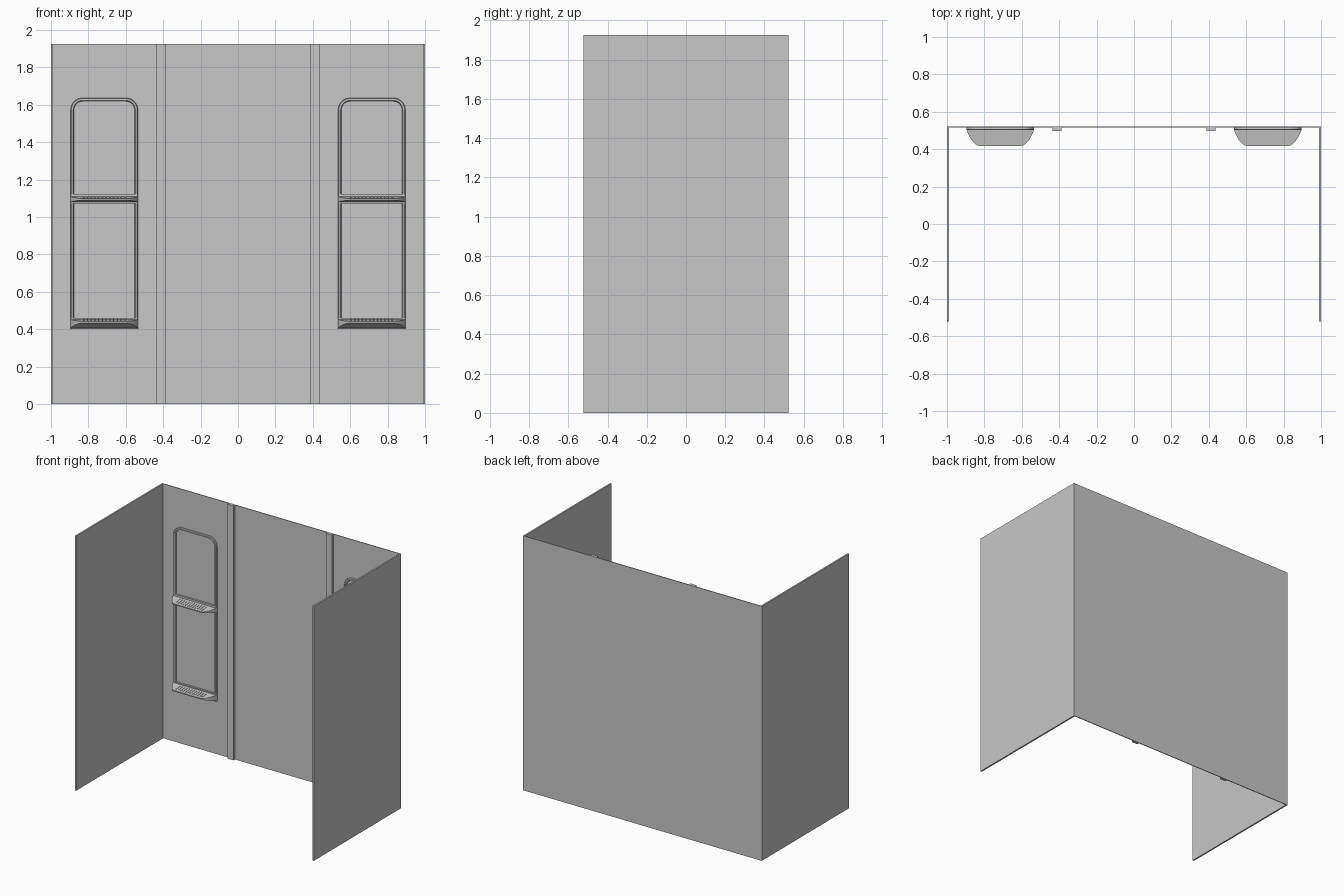
import bpy, bmesh, math

if "Cube" in bpy.data.objects:
    bpy.data.objects.remove(bpy.data.objects["Cube"])

mat = bpy.data.materials.new("wall_grey")
mat.diffuse_color = (0.58, 0.58, 0.58, 1)
mat.use_nodes = True
mat.node_tree.nodes["Principled BSDF"].inputs["Base Color"].default_value = mat.diffuse_color
BACK = 0.522          # rear plane of the surround
FACE = BACK - 0.006   # front surface of the back wall


def finish(name, bm, smooth=False):
    bmesh.ops.recalc_face_normals(bm, faces=bm.faces)
    me = bpy.data.meshes.new(name)
    bm.to_mesh(me)
    bm.free()
    ob = bpy.data.objects.new(name, me)
    bpy.context.collection.objects.link(ob)
    me.materials.append(mat)
    if smooth:
        bpy.ops.object.select_all(action='DESELECT')
        ob.select_set(True)
        bpy.context.view_layer.objects.active = ob
        bpy.ops.object.shade_smooth_by_angle(angle=math.radians(35))
    return ob


def add_box(bm, x0, x1, y0, y1, z0, z1):
    v = bmesh.ops.create_cube(bm, size=1)['verts']
    for p in v:
        p.co = (x1 if p.co.x > 0 else x0, y1 if p.co.y > 0 else y0,
                z1 if p.co.z > 0 else z0)


def box(name, *dims):
    bm = bmesh.new()
    add_box(bm, *dims)
    return finish(name, bm)


def arch(hw, bottom, top, r, n=8):
    """Open arch outline (x, z) with rounded upper corners."""
    pts = [(-hw, bottom)]
    for cx, start in ((-hw + r, 180), (hw - r, 90)):
        for i in range(n + 1):
            a = math.radians(start - 90 * i / n)
            pts.append((cx + r * math.cos(a), top - r + r * math.sin(a)))
    return pts + [(hw, bottom)]


def frame(name, cx):
    # raised arch: wall foot, chamfered outer edge, flat face, inner wall foot
    bm = bmesh.new()
    y = FACE - 0.014
    rings = [(0.0, FACE), (0.0, y + 0.004), (0.004, y), (0.014, y), (0.018, FACE)]
    prev = None
    for off, yy in rings:
        ring = [bm.verts.new((cx + x, yy, z)) for x, z in
                arch(0.18 - off, 0.42, 1.637 - off, 0.065 - off)]
        if prev:
            for i in range(len(ring) - 1):
                bm.faces.new((prev[i], prev[i + 1], ring[i + 1], ring[i]))
        prev = ring
    finish(name, bm, True)


def shelf_outline(n=8):
    """Plan (x, distance from wall): flared sides and rounded front corners."""
    half = [(0.18, 0), (0.18, 0.012), (0.176, 0.026)]
    p0, p1, p2 = (0.165, 0.048), (0.137, 0.098), (0.11, 0.098)
    for i in range(n + 1):
        t = i / n
        half.append(tuple((1 - t) ** 2 * a + 2 * t * (1 - t) * b + t * t * c
                          for a, b, c in zip(p0, p1, p2)))
    return half + [(-x, d) for x, d in reversed(half)]


def shelf(name, cx, top_back, top_front, bot_front, bot_back):
    bm = bmesh.new()
    depth = 0.098
    top_z = lambda d: top_back + (top_front - top_back) * d / depth
    bot_z = lambda d: bot_back + (bot_front - bot_back) * d / depth
    pts = shelf_outline()
    top = [bm.verts.new((cx + x, FACE - d, top_z(d))) for x, d in pts]
    bot = [bm.verts.new((cx + x, FACE - d, bot_z(d))) for x, d in pts]
    bm.faces.new(top)
    bm.faces.new(bot)
    n = len(pts)
    for i in range(n):
        j = (i + 1) % n
        bm.faces.new((top[i], top[j], bot[j], bot[i]))
    # drainage ribs across the top
    for k in range(12):
        x = cx - 0.11 + 0.02 * k
        before = set(bm.verts)
        add_box(bm, x - 0.003, x + 0.003, FACE - 0.082, FACE - 0.03, -0.003, 0.003)
        for v in bm.verts:
            if v not in before:
                v.co.z += top_z(FACE - v.co.y)
    finish(name, bm, True)


# wall panels
box("back_wall", -0.998, 0.998, FACE, BACK, 0, 1.926)
for side, s in (("left", -1), ("right", 1)):
    xs = sorted((s * 0.988, s))
    box(side + "_wall", *xs, -BACK, BACK, 0, 1.926)

    # vertical trim strip covering the panel seam
    cx = s * 0.412
    box(side + "_seam_trim", cx - 0.025, cx + 0.025, BACK - 0.024, FACE, 0, 1.926)

    # shelf tower: arch frame, cross bars and two shelves
    cx = s * 0.715
    frame(side + "_frame", cx)
    box(side + "_upper_bar", cx - 0.179, cx + 0.179, FACE - 0.014, FACE, 1.072, 1.124)
    box(side + "_lower_bar", cx - 0.179, cx + 0.179, FACE - 0.014, FACE, 0.402, 0.46)
    shelf(side + "_upper_shelf", cx, 1.112, 1.098, 1.09, 1.078)
    shelf(side + "_lower_shelf", cx, 0.454, 0.442, 0.434, 0.402)
